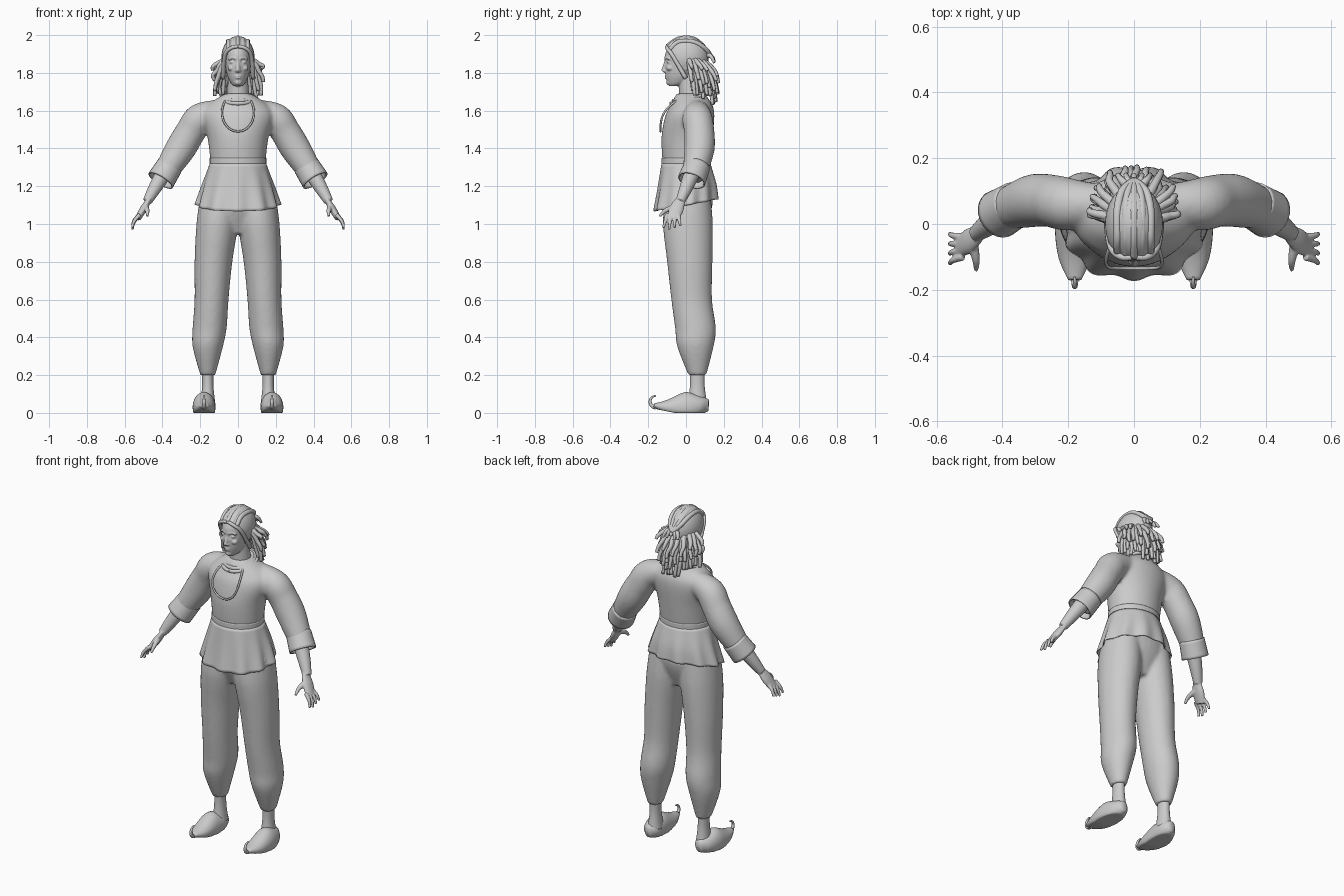
import bpy, bmesh, math, random
from mathutils import Vector

if "Cube" in bpy.data.objects:
    bpy.data.objects.remove(bpy.data.objects["Cube"])
random.seed(4)
RIGHTWARD, BACKWARD, UPWARD = Vector((1, 0, 0)), Vector((0, 1, 0)), Vector((0, 0, 1))

grey = bpy.data.materials.new("plain grey")
grey.use_nodes = True
grey.diffuse_color = (0.6, 0.6, 0.6, 1)
grey.node_tree.nodes["Principled BSDF"].inputs["Base Color"].default_value = grey.diffuse_color


def spline(rows, substeps):
    """Smooth the rows with a Catmull-Rom curve."""
    smoothed = []
    last = len(rows) - 1
    for i in range(last):
        quad = rows[max(i - 1, 0)], rows[i], rows[i + 1], rows[min(i + 2, last)]
        for step in range(substeps):
            t = step / substeps
            smoothed.append([b + t / 2 * (c - a + t * (2 * a - 5 * b + 4 * c - d + t * (3 * (b - c) + d - a)))
                             for a, b, c, d in zip(*quad)])
    return smoothed + [list(rows[last])]


def loft(bm, rows, across=None, sides=24, substeps=5, caps=True, warp=None):
    """Skin rings of (x, y, z, width, depth): level, or square to the path if across is given."""
    rows = spline(rows, substeps)
    centres = [Vector(row[:3]) for row in rows]
    rings = []
    for i, (centre, row) in enumerate(zip(centres, rows)):
        u, v = RIGHTWARD, BACKWARD
        if across:
            along = (centres[min(i + 1, len(rows) - 1)] - centres[max(i - 1, 0)]).normalized()
            v = (across - along * along.dot(across)).normalized()
            u = v.cross(along)
        ring = []
        for side in range(sides):
            angle = math.tau * side / sides
            co = centre + u * row[3] * math.cos(angle) + v * row[4] * math.sin(angle)
            ring.append(bm.verts.new(warp(co, angle) if warp else co))
        rings.append(ring)
    for lower, upper in zip(rings, rings[1:]):
        for k in range(sides):
            bm.faces.new((lower[k - 1], lower[k], upper[k], upper[k - 1]))
    if caps:
        bm.faces.new(rings[0])
        bm.faces.new(rings[-1])


def pair(bm, rows, **options):
    """Loft a left part and its mirrored right part."""
    loft(bm, rows, **options)
    loft(bm, [(-row[0], *row[1:]) for row in rows], **options)


def tube(points, start, end):
    """Round rows tapering evenly from start to end radius."""
    last = len(points) - 1
    radii = [start + (end - start) * i / last for i in range(last + 1)]
    return [(*point, radius, radius) for point, radius in zip(points, radii)]


def oval(ratio, *rows):
    """Rows from (x, y, z, width) with depth in proportion."""
    return [(*row, row[3] * ratio) for row in rows]


def level(*rows):
    """Central rows from (z, front y, back y, half width)."""
    return [(0, (front + back) / 2, z, width, (back - front) / 2) for z, front, back, width in rows]


def ball(bm, centre, width, depth, height):
    x, y, z = centre
    angles = [math.pi * (i + 0.1) / 12.2 for i in range(13)]
    loft(bm, [(x, y, z - height * math.cos(a), width * math.sin(a), depth * math.sin(a)) for a in angles],
         substeps=2)


def finish(name, bm, voxel=0, softening=4, thickness=0):
    """Turn the bmesh into a smooth object, optionally fused or thickened."""
    bmesh.ops.recalc_face_normals(bm, faces=bm.faces)
    mesh = bpy.data.meshes.new(name)
    bm.to_mesh(mesh)
    bm.free()
    mesh.materials.append(grey)
    mesh.shade_smooth()
    part = bpy.data.objects.new(name, mesh)
    bpy.context.collection.objects.link(part)
    if voxel:
        fuse = part.modifiers.new("fuse", "REMESH")
        fuse.mode, fuse.voxel_size, fuse.use_smooth_shade = "VOXEL", voxel, True
        part.modifiers.new("soften", "SMOOTH").iterations = softening
    if thickness:
        part.modifiers.new("cloth", "SOLIDIFY").thickness = thickness


# Blouse with sleeves
bm = bmesh.new()
loft(bm, level((1.27, -.12, .12, .14), (1.45, -.13, .14, .16), (1.57, -.11, .15, .19),
               (1.63, -.08, .14, .16), (1.69, -.05, .1, .07)), sides=40)
pair(bm, oval(1, (.1, .06, 1.6, .06), (.2, .06, 1.56, .08), (.25, .07, 1.49, .08),
              (.31, .07, 1.39, .08), (.4, .04, 1.25, .06)), across=BACKWARD)
finish("blouse", bm, voxel=.01, softening=6)

# Flared cuffs, open at the wrist
bm = bmesh.new()
pair(bm, tube([(.36, .06, 1.31), (.41, .03, 1.23)], .07, .075), across=BACKWARD, caps=False)
finish("sleeve_cuffs", bm, thickness=.008)

# Waistband
bm = bmesh.new()
loft(bm, level((1.3, -.13, .13, .15), (1.35, -.13, .13, .15)), sides=40, caps=False)
finish("waistband", bm, thickness=.006)


# Peplum with flutes that deepen toward a sloping hem
def flute(co, angle):
    drop = max(0, 1.32 - co.z) * 5
    swell = 1 + drop * (.04 * math.sin(11 * angle) + .02 * math.sin(5 * angle))
    return Vector((co.x * swell, co.y * swell, co.z + .17 * co.y * drop))


bm = bmesh.new()
loft(bm, level((1.32, -.13, .13, .15), (1.2, -.15, .16, .19), (1.1, -.17, .17, .22)),
     sides=96, caps=False, warp=flute)
finish("peplum", bm, thickness=.006)

# Trousers gathered below the knee
bm = bmesh.new()
loft(bm, level((1.25, -.11, .12, .15), (1.1, -.12, .14, .2), (.95, -.06, .09, .1)), sides=40)
pair(bm, oval(1.2, (.1, .01, 1.15, .1), (.11, .01, 1, .11), (.13, .02, .8, .1), (.14, .03, .6, .09),
              (.15, .05, .45, .09), (.16, .05, .35, .08), (.16, .06, .2, .04)), sides=32)
finish("trousers", bm, voxel=.01, softening=6)

# Ankles
bm = bmesh.new()
pair(bm, oval(1.3, (.16, .06, .23, .03), (.16, .06, .14, .03), (.16, .06, .05, .04)))
finish("ankles", bm)


# Pointed shoes with flat soles and curled toes
def flatten_sole(co, angle):
    return Vector((co.x, co.y, max(co.z, -.2 * (co.y + .06), 0)))


bm = bmesh.new()
pair(bm, [(.17, .12, .04, .02, .03), (.17, .08, .04, .05, .05), (.18, 0, .03, .06, .08),
          (.18, -.1, .03, .05, .04), (.18, -.17, .04, .02, .01)], across=UPWARD, sides=32, warp=flatten_sole)
arc = [math.pi * i / 8 for i in range(9)]
pair(bm, tube([(.18, -.16 - .03 * math.sin(a), .06 - .03 * math.cos(a)) for a in arc], .012, .004),
     across=RIGHTWARD, sides=12)
finish("shoes", bm)

# Forearms and hands
bm = bmesh.new()
pair(bm, tube([(.38, .04, 1.29), (.44, 0, 1.19), (.48, -.03, 1.12)], .045, .025), across=BACKWARD)
pair(bm, oval(2, (.47, -.03, 1.13, .013), (.5, -.05, 1.08, .019), (.53, -.07, 1.03, .016)), across=BACKWARD)
for finger in range(4):
    knuckle = Vector((.52, -.1 + .02 * finger, 1.05))
    tip = Vector((.56, -.12 + .03 * finger, .97 + .01 * abs(finger - 1)))
    bend = knuckle.lerp(tip, .5) + RIGHTWARD * .01
    pair(bm, tube([knuckle, bend, tip], .012, .007), across=BACKWARD, sides=12)
pair(bm, tube([(.49, -.06, 1.09), (.48, -.11, 1.07), (.48, -.14, 1.04)], .017, .007), across=RIGHTWARD, sides=12)
finish("forearms_and_hands", bm, voxel=.004)


# Head, neck and facial features
def press_sockets(co, angle):
    if co.y < 0:
        distance = math.hypot((abs(co.x) - .03) / .017, (co.z - 1.86) / .012)
        co.y += .013 * math.exp(-distance ** 2)
    return co


bm = bmesh.new()
loft(bm, level((1.73, -.09, -.04, .02), (1.75, -.1, .02, .04), (1.8, -.11, .08, .06),
               (1.9, -.11, .11, .07), (1.98, -.06, .06, .04)), sides=72, substeps=12, warp=press_sockets)
loft(bm, tube([(0, .03, 1.62), (0, .02, 1.7), (0, .01, 1.8)], .065, .05))
loft(bm, tube([(0, -.1, 1.88), (0, -.12, 1.81)], .007, .012), across=BACKWARD)
ball(bm, (0, -.115, 1.81), .018, .01, .008)
ball(bm, (0, -.1, 1.784), .02, .013, .005)
ball(bm, (0, -.1, 1.774), .018, .013, .006)
ball(bm, (0, -.09, 1.75), .02, .015, .015)
for side in (-1, 1):
    ball(bm, (side * .03, -.09, 1.857), .015, .013, .009)
    ball(bm, (side * .035, -.085, 1.825), .02, .018, .015)
    ball(bm, (side * .07, 0, 1.84), .01, .02, .03)
pair(bm, tube([(.01, -.11, 1.875), (.03, -.1, 1.88), (.05, -.09, 1.87)], .006, .005), across=UPWARD)
finish("head", bm, voxel=.004, softening=2)

# Swept-back hair cap, cut along the hairline
bm = bmesh.new()
ball(bm, (0, 0, 1.88), .088, .12, .115)
bmesh.ops.bisect_plane(bm, geom=bm.verts[:] + bm.edges[:] + bm.faces[:], plane_co=(0, -.1, 1.94),
                       plane_no=(0, -.18, -.1), clear_outer=True)
finish("hair_cap", bm, thickness=.008)

# Braids over the crown meeting in a loose knot, and a rolled hairline
bm = bmesh.new()
for strand in range(-2, 3):
    x, fall = strand * .025, abs(strand) * .008
    loft(bm, tube([(x, fall - .1, 1.94 - fall), (x, -.04, 1.98 - fall), (x, .04, 1.98 - fall),
                   (x * .7, .1, 1.93), (0, .13, 1.89)], .012, .013), across=UPWARD, sides=12)
    end = Vector((x, .15, 1.88 + random.uniform(-.03, .03)))
    loft(bm, tube([(0, .1, 1.89), (x * .7, .13, 1.89), end], .016, .007), across=UPWARD, sides=10)
pair(bm, tube([(0, -.1, 1.94), (.04, -.1, 1.93), (.07, -.07, 1.89), (.08, 0, 1.77)], .009, .012),
     across=UPWARD, sides=12)
finish("braids_and_knot", bm)

# Hanging locks in three layers around the sides and back
bm = bmesh.new()
for layer in range(3):
    count = 21 - 5 * layer
    for i in range(count):
        angle = math.radians(200 * (i + .5) / count - 100 + random.uniform(-4, 4))
        outward = Vector((math.sin(angle), math.cos(angle), 0))
        end = 1.64 + .06 * layer + .05 * outward.x ** 2 + random.uniform(-.02, .02)
        reach = .11 + .012 * layer + random.uniform(-.005, .01)
        path = []
        for step in range(5):
            t = step / 4
            spread = .07 + (reach - .07) * math.sin(t * math.pi / 2)
            sway = RIGHTWARD * random.uniform(-.01, .01) * t
            path.append(outward * spread + sway + Vector((0, .02 + .02 * t, 1.87 + (end - 1.87) * t)))
        loft(bm, tube(path, .015, .009), across=BACKWARD, sides=8, substeps=3)
finish("hanging_locks", bm)

# Neck beads and long necklace
turns = [math.tau * i / 24 for i in range(25)]
bm = bmesh.new()
for strand in range(3):
    width = .066 + .012 * strand
    dip = .012 + .007 * strand
    loft(bm, tube([(width * math.sin(a), .02 - width * 1.1 * math.cos(a), 1.69 - dip * (1 + math.cos(a)))
                   for a in turns], .01, .01), across=UPWARD, sides=10, caps=False)
finish("neck_beads", bm)

bm = bmesh.new()
loop = [(.085 * math.sin(a), 20 * (.1 - .1 * math.cos(a)) ** 3 - .135, 1.59 - .1 * math.cos(a)) for a in turns]
loft(bm, tube(loop, .0055, .0055), across=BACKWARD, sides=8, caps=False)
finish("long_necklace", bm)
